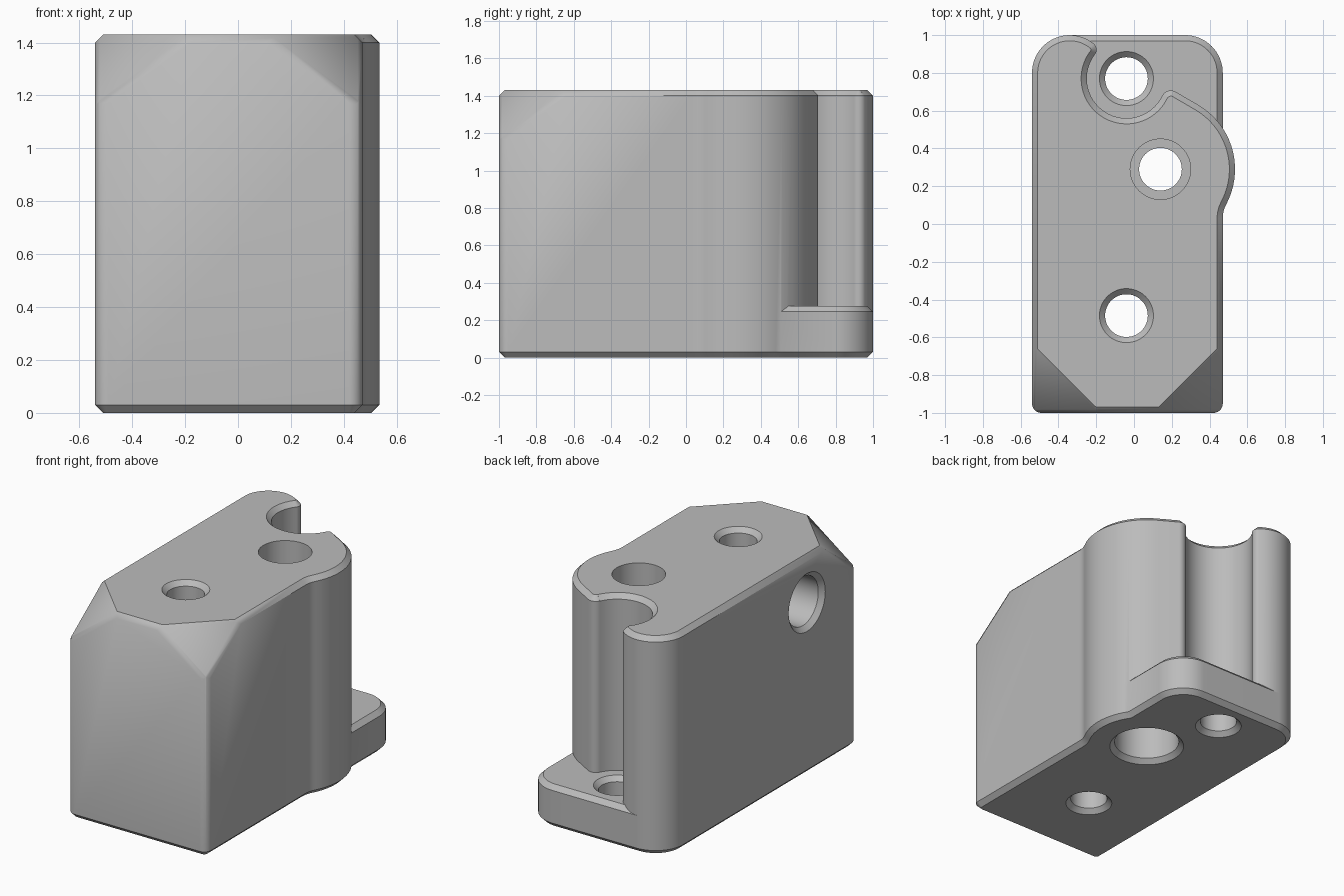
import bpy, bmesh, math
from mathutils import Vector, Matrix

if "Cube" in bpy.data.objects:
    bpy.data.objects.remove(bpy.data.objects["Cube"])

TOP, CH = 1.43, 0.03
PLATE_TOP = 0.275
LEFT_X, RIGHT_X, FRONT_Y = -0.54, 0.47, -1.0

grey = bpy.data.materials.new("satin grey")
grey.use_nodes = True
colour = (0.5, 0.5, 0.5, 1)
grey.diffuse_color = colour
grey.node_tree.nodes["Principled BSDF"].inputs["Base Color"].default_value = colour


def make_object(name, bm):
    bmesh.ops.recalc_face_normals(bm, faces=bm.faces)
    mesh = bpy.data.meshes.new(name)
    bm.to_mesh(mesh)
    bm.free()
    mesh.materials.append(grey)
    obj = bpy.data.objects.new(name, mesh)
    bpy.context.scene.collection.objects.link(obj)
    return obj


def arc(c, r, a0, a1):
    n = max(4, int(abs(a1 - a0) / 5))
    angles = [math.radians(a0 + (a1 - a0) * i / n) for i in range(n + 1)]
    return [(c[0] + r * math.cos(a), c[1] + r * math.sin(a)) for a in angles]


def heading(a, b):
    return math.degrees(math.atan2(b[1] - a[1], b[0] - a[0]))


# Outline of the main block, shrunk inwards by d
def block_outline(d):
    blend, boss, tip = (0.62, 0.032), (0.14, 0.29), (0.195, 0.657)
    pocket, horn, lobe = (-0.04, 0.77), (-0.238, 0.923), (-0.34, 0.8)
    to_horn = heading(pocket, horn)
    to_tip = heading(pocket, tip)
    return (arc((LEFT_X + 0.05, -0.95), 0.05 - d, 180, 270)
            + arc((RIGHT_X - 0.05, -0.95), 0.05 - d, 270, 360)
            + arc(blend, 0.15 + d, 180, heading(blend, boss))
            + arc(boss, 0.395 - d, heading(boss, blend), 60)
            + arc(tip, 0.05 - d, 60, heading(tip, pocket))
            + arc(pocket, 0.21 + d, to_tip, to_horn - 360)
            + arc(horn, 0.04 - d, heading(horn, pocket), heading(lobe, horn))
            + arc(lobe, 0.2 - d, heading(lobe, horn), 180))


# Outline of the rear foot; its inner sides are buried in the block
def foot_outline(d):
    return ([(-0.34, 0.35), (RIGHT_X - d, 0.35)]
            + arc((RIGHT_X - 0.2, 0.8), 0.2 - d, 0, 90) + [(-0.34, 1 - d)])


def chamfered_prism(outline, top):
    bm = bmesh.new()
    rings = [[bm.verts.new((x, y, z)) for x, y in outline(d)]
             for d, z in ((CH, 0), (0, CH), (0, top - CH), (CH, top))]
    for low, high in zip(rings, rings[1:]):
        for i in range(len(low)):
            bm.faces.new((low[i - 1], low[i], high[i], high[i - 1]))
    bm.faces.new(rings[0][::-1])
    bm.faces.new(rings[-1])
    return bm


def slice_off(bm, point, normal):
    geom = bm.verts[:] + bm.edges[:] + bm.faces[:]
    bmesh.ops.bisect_plane(bm, geom=geom, dist=1e-5, plane_co=point,
                           plane_no=normal, clear_outer=True)
    bmesh.ops.holes_fill(bm, edges=[e for e in bm.edges if e.is_boundary], sides=0)


# Main block with two slanted front corners and eased facet edges
bm = chamfered_prism(block_outline, TOP)
for s, x in ((-1, LEFT_X), (1, RIGHT_X)):
    facet = Vector((s * 0.73, -0.73, 1)).normalized()
    on_front = Vector((x - s * 0.37, FRONT_Y, TOP))
    on_side = Vector((x, FRONT_Y + 0.37, TOP))
    slice_off(bm, on_front, facet)
    for point, wall in ((on_front, Vector((0, -1, 0))), (on_side, Vector((s, 0, 0)))):
        normal = (facet + wall).normalized()
        slice_off(bm, point - normal * 0.01, normal)
block = make_object("clamp_block", bm)
foot = make_object("rear_foot", chamfered_prism(foot_outline, PLATE_TOP))


# Turned cutter along z from (radius, height) pairs
def turned_cutter(name, profile, matrix):
    bm = bmesh.new()
    n = 64
    rings = [[bm.verts.new((r * math.cos(math.tau * i / n), r * math.sin(math.tau * i / n), z))
              for i in range(n)] for r, z in profile]
    for low, high in zip(rings, rings[1:]):
        for i in range(n):
            bm.faces.new((low[i - 1], low[i], high[i], high[i - 1]))
    bm.faces.new(rings[0][::-1])
    bm.faces.new(rings[-1])
    bm.transform(matrix)
    return make_object(name, bm)


def bolt_hole(top):
    r, e = 0.113, 0.02
    return [(r + CH + e, -e), (r, CH), (r, top - CH), (r + CH + e, top + e)]


stepped = [(0.25, -0.02), (0.2, CH), (0.2, 0.5), (0.113, 0.5),
           (0.113, 0.8), (0.16, 0.8), (0.16, TOP + 0.05)]
side_bore = [(0.21, -0.02), (0.16, CH), (0.16, 0.5)]
cutters = [
    turned_cutter("front_hole_cutter", bolt_hole(TOP), Matrix.Translation((-0.04, -0.485, 0))),
    turned_cutter("rear_hole_cutter", bolt_hole(PLATE_TOP), Matrix.Translation((-0.04, 0.77, 0))),
    turned_cutter("stepped_bore_cutter", stepped, Matrix.Translation((0.14, 0.29, 0))),
    turned_cutter("side_bore_cutter", side_bore,
                  Matrix.Translation((LEFT_X, -0.485, 1.13)) @ Matrix.Rotation(math.pi / 2, 4, "Y")),
]

# Join the foot, cut the holes, then keep only the finished block
for helper in [foot] + cutters:
    mod = block.modifiers.new(helper.name, "BOOLEAN")
    mod.operation = "UNION" if helper is foot else "DIFFERENCE"
    mod.solver = "EXACT"
    mod.object = helper
    helper.hide_render = True
bpy.context.view_layer.update()
finished = bpy.data.meshes.new_from_object(block.evaluated_get(bpy.context.evaluated_depsgraph_get()))
block.modifiers.clear()
block.data = finished
for helper in [foot] + cutters:
    bpy.data.objects.remove(helper)

bpy.ops.object.select_all(action="DESELECT")
block.select_set(True)
bpy.context.view_layer.objects.active = block
bpy.ops.object.shade_smooth_by_angle(angle=math.radians(35))
